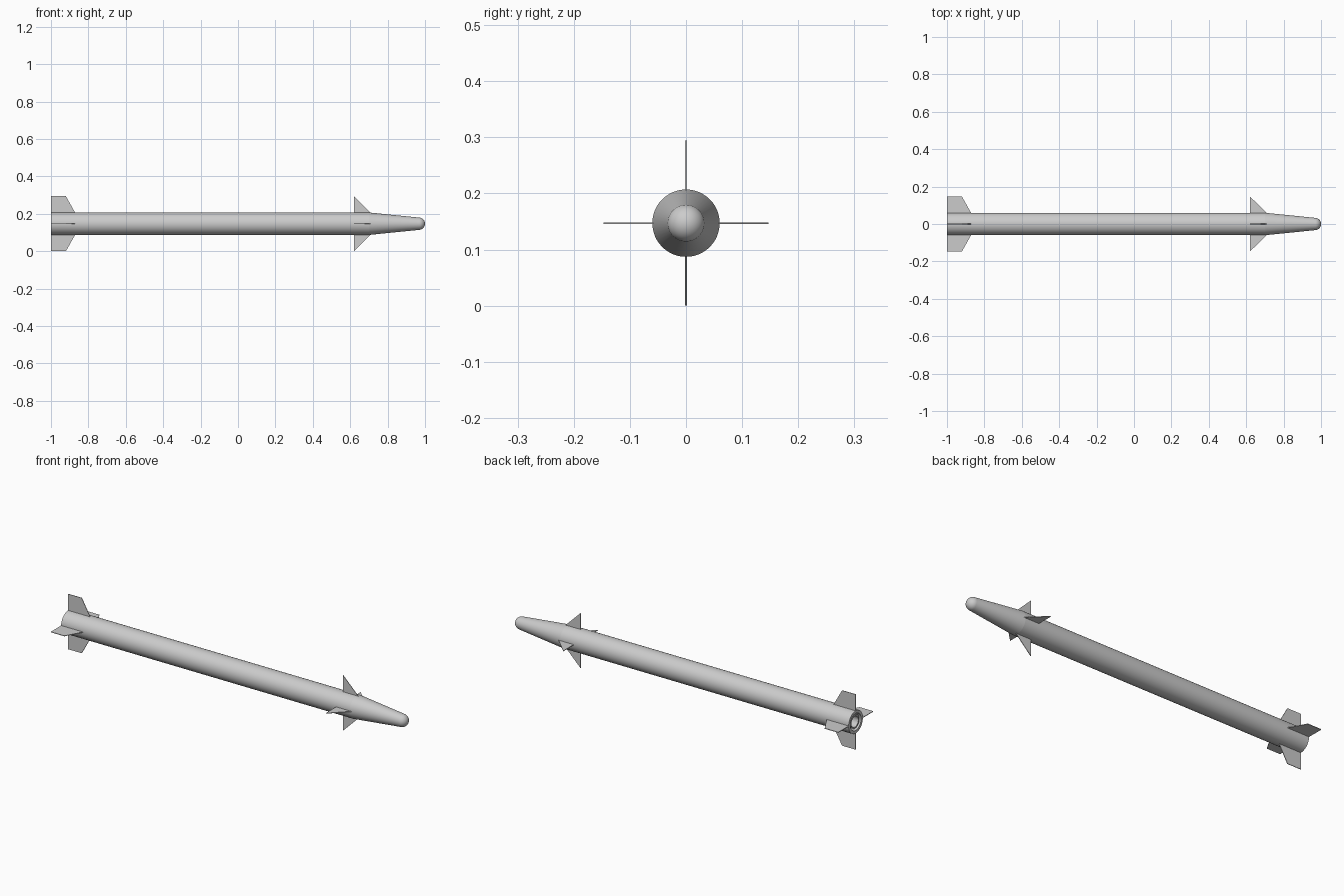
import bpy, bmesh
from math import pi, sin, cos, radians
from mathutils import Matrix

AXIS_Z = 0.147
BODY_R = 0.06
NOSE_R = 0.033
SEGMENTS = 48

cube = bpy.data.objects.get("Cube")
if cube:
    bpy.data.objects.remove(cube, do_unlink=True)

grey = bpy.data.materials.new("light_grey")
grey.use_nodes = True
colour = (0.6, 0.6, 0.6, 1)
grey.diffuse_color = colour
grey.node_tree.nodes["Principled BSDF"].inputs["Base Color"].default_value = colour


def finish(name, bm, smooth=False):
    """Turn a bmesh into a grey object."""
    bmesh.ops.remove_doubles(bm, verts=bm.verts, dist=1e-5)
    bmesh.ops.recalc_face_normals(bm, faces=bm.faces)
    mesh = bpy.data.meshes.new(name)
    bm.to_mesh(mesh)
    bm.free()
    mesh.materials.append(grey)
    obj = bpy.data.objects.new(name, mesh)
    bpy.context.collection.objects.link(obj)
    if smooth:
        bpy.ops.object.select_all(action="DESELECT")
        obj.select_set(True)
        bpy.context.view_layer.objects.active = obj
        bpy.ops.object.shade_smooth_by_angle(angle=radians(30))
    return obj


def lathe(name, profile):
    """Spin (x, radius) points around the long axis."""
    bm = bmesh.new()
    verts = [bm.verts.new((x, 0, AXIS_Z + r)) for x, r in profile]
    edges = [bm.edges.new(pair) for pair in zip(verts, verts[1:])]
    bmesh.ops.spin(bm, geom=verts + edges, cent=(0, 0, AXIS_Z), axis=(1, 0, 0),
                   angle=2 * pi, steps=SEGMENTS)
    return finish(name, bm, smooth=True)


def fin_set(name, outline, thickness):
    """Four thin plates, outlined in (x, radius), around the body."""
    for i, side in enumerate(("top", "right", "bottom", "left")):
        bm = bmesh.new()
        face = bm.faces.new([bm.verts.new((x, -thickness / 2, r)) for x, r in outline])
        grown = bmesh.ops.extrude_face_region(bm, geom=[face])["geom"]
        moved = [v for v in grown if isinstance(v, bmesh.types.BMVert)]
        bmesh.ops.translate(bm, verts=moved, vec=(0, thickness, 0))
        turn = Matrix.Translation((0, 0, AXIS_Z)) @ Matrix.Rotation(i * pi / 2, 4, "X")
        bm.transform(turn)
        finish(f"{name}_{side}", bm)


# Body tube with a hollow exhaust at the tail
lathe("body_tube", [(-0.96, 0), (-0.96, 0.045), (-1, 0.045), (-1, BODY_R),
                    (0.7, BODY_R)])

# Exhaust nozzle ring inside the tail
lathe("exhaust_nozzle", [(-0.96, 0.036), (-0.995, 0.036), (-0.995, 0.029),
                         (-0.96, 0.029)])

# Tapered nose section and its rounded seeker tip
lathe("nose_cone", [(0.7, BODY_R), (0.967, NOSE_R)])
lathe("seeker_dome", [(0.967 + NOSE_R * sin(a), NOSE_R * cos(a))
                      for a in (i * pi / 20 for i in range(11))])

# Tail fins and swept front canards
fin_set("tail_fin", [(-1, 0.05), (-1, 0.147), (-0.92, 0.147), (-0.87, 0.058),
                     (-0.87, 0.05)], 0.003)
fin_set("canard", [(0.62, 0.05), (0.62, 0.147), (0.71, 0.058), (0.71, 0.05)], 0.003)
